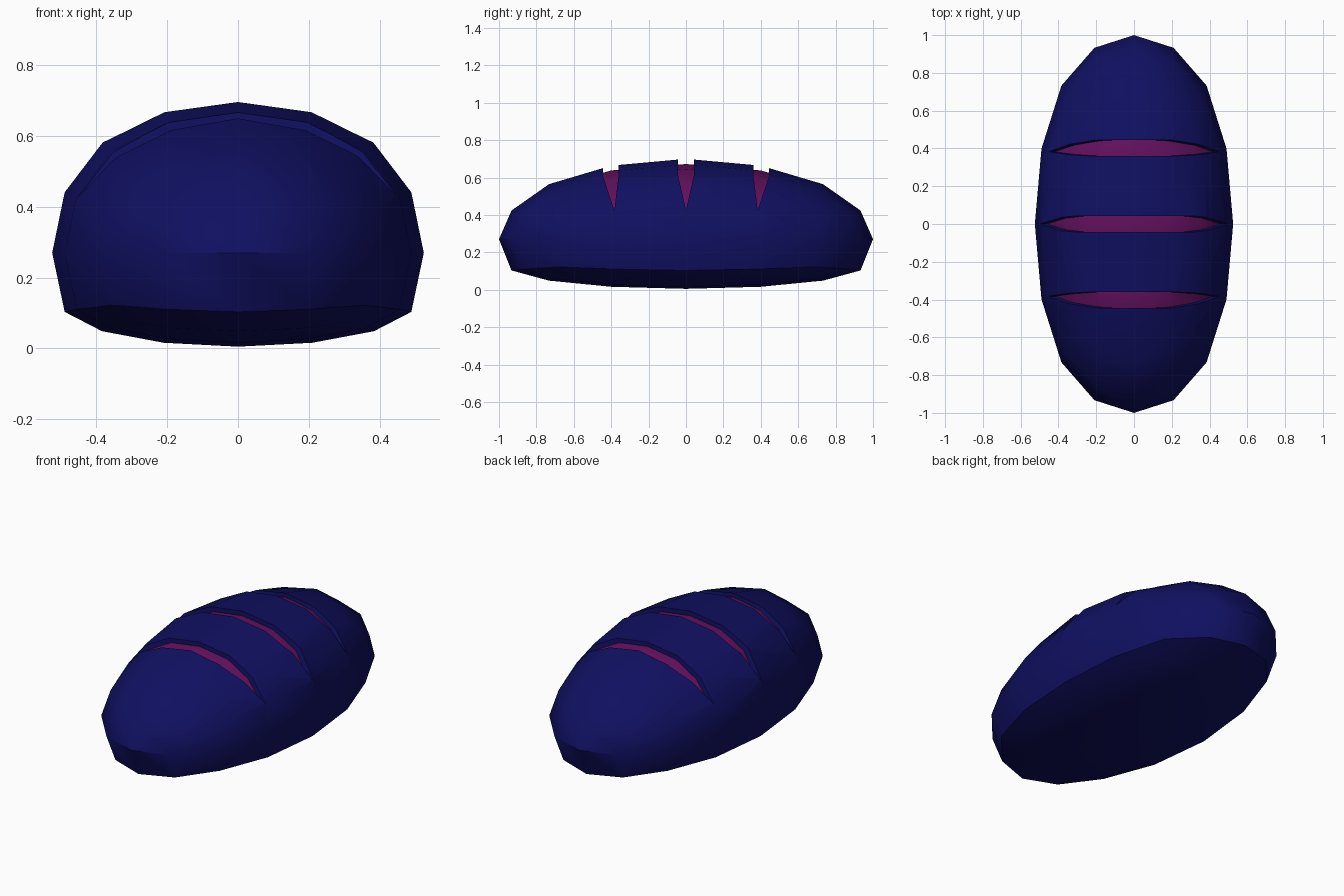
import bpy
import bmesh

# Remove the default cube only
default = bpy.data.objects.get("Cube")
if default:
    bpy.data.objects.remove(default, do_unlink=True)


def make_material(name, rgb):
    mat = bpy.data.materials.new(name)
    mat.use_nodes = True
    mat.diffuse_color = (*rgb, 1)
    mat.node_tree.nodes["Principled BSDF"].inputs["Base Color"].default_value = (*rgb, 1)
    return mat


crust = make_material("navy crust", (0.005, 0.005, 0.12))
slash = make_material("plum slash", (0.125, 0.005, 0.11))


def add_object(name, bm, material_index=0):
    bmesh.ops.recalc_face_normals(bm, faces=bm.faces)
    for face in bm.faces:
        face.material_index = material_index
    mesh = bpy.data.meshes.new(name)
    bm.to_mesh(mesh)
    bm.free()
    mesh.materials.append(crust)
    mesh.materials.append(slash)
    obj = bpy.data.objects.new(name, mesh)
    bpy.context.collection.objects.link(obj)
    return obj


def apply_modifiers(obj):
    graph = bpy.context.evaluated_depsgraph_get()
    mesh = bpy.data.meshes.new_from_object(obj.evaluated_get(graph))
    obj.modifiers.clear()
    obj.data = mesh


def subtract(obj, cutter):
    mod = obj.modifiers.new("cut", "BOOLEAN")
    mod.operation = "DIFFERENCE"
    mod.solver = "EXACT"
    mod.object = cutter
    apply_modifiers(obj)


MIDDLE = 0.27      # height of the widest outline
KNEE = 0.164       # depth below it where the base flattens


# Rounded body: a subdivided cube, squashed with a nearly flat base
def make_body(name, shrink, material_index):
    bm = bmesh.new()
    bmesh.ops.create_cube(bm, size=2)
    obj = add_object(name, bm, material_index)
    mod = obj.modifiers.new("round", "SUBSURF")
    mod.levels = 2
    mod.render_levels = 2
    mod.use_limit_surface = False
    apply_modifiers(obj)
    size = max(v.co.x for v in obj.data.vertices)
    for v in obj.data.vertices:
        x, y, z = v.co / size
        z *= 0.43
        if z > 0:
            z *= 1 - 0.12 * y * y
        elif z < -KNEE:
            z = -KNEE + (z + KNEE) * 0.38
        v.co = (x * 0.525 * shrink, y, MIDDLE + z * shrink)
    return obj


loaf = make_body("loaf", 1.0, 0)
core = make_body("slash_floor", 0.935, 1)

# Three tapering slots across the top
bm = bmesh.new()
for centre, tip in ((-0.403, -0.383), (0, 0), (0.403, 0.383)):
    profile = [(tip, 0.425), (centre + 0.042, 0.61), (centre + 0.042, 1),
               (centre - 0.042, 1), (centre - 0.042, 0.61)]
    face = bm.faces.new([bm.verts.new((-1, y, z)) for y, z in profile])
    ext = bmesh.ops.extrude_face_region(bm, geom=[face])
    moved = [g for g in ext["geom"] if isinstance(g, bmesh.types.BMVert)]
    bmesh.ops.translate(bm, vec=(2, 0, 0), verts=moved)
slots = add_object("slot_cutter", bm)

# Keep the slots shallow, then cut them into the loaf
subtract(slots, core)
subtract(loaf, slots)
for helper in (slots, core):
    bpy.data.objects.remove(helper, do_unlink=True)

# Smooth crust with sharp slot and base edges
bpy.ops.object.select_all(action="DESELECT")
loaf.select_set(True)
bpy.context.view_layer.objects.active = loaf
bpy.ops.object.shade_smooth_by_angle(angle=0.7)
